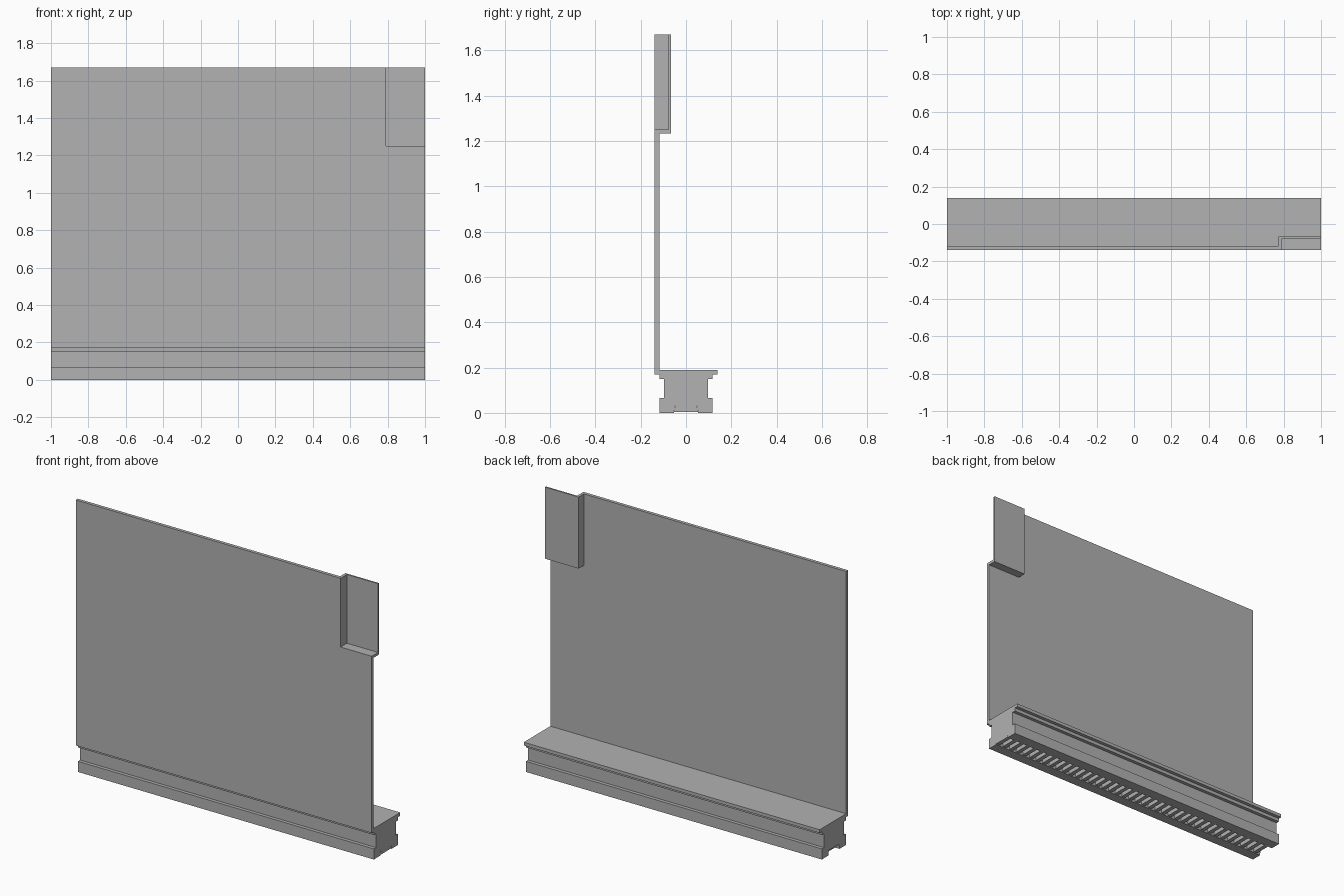
import bpy
import bmesh
from mathutils import Vector

cube = bpy.data.objects.get("Cube")
if cube:
    bpy.data.objects.remove(cube, do_unlink=True)

# One plain grey for everything
grey = bpy.data.materials.new("plain_grey")
grey.use_nodes = True
colour = (0.445, 0.445, 0.445, 1)
grey.diffuse_color = colour
grey.node_tree.nodes["Principled BSDF"].inputs["Base Color"].default_value = colour


def prism(name, outline, direction):
    """Extrude a closed planar outline along a direction."""
    bm = bmesh.new()
    face = bm.faces.new([bm.verts.new(p) for p in outline])
    grown = bmesh.ops.extrude_face_region(bm, geom=[face], use_keep_orig=True)
    verts = [v for v in grown["geom"] if isinstance(v, bmesh.types.BMVert)]
    bmesh.ops.translate(bm, verts=verts, vec=Vector(direction))
    bmesh.ops.recalc_face_normals(bm, faces=bm.faces[:])
    mesh = bpy.data.meshes.new(name)
    bm.to_mesh(mesh)
    bm.free()
    mesh.materials.append(grey)
    obj = bpy.data.objects.new(name, mesh)
    bpy.context.collection.objects.link(obj)
    return obj


def box(name, x0, x1, y0, y1, z0, z1):
    return prism(name, [(x0, y0, z0), (x1, y0, z0), (x1, y1, z0), (x0, y1, z0)],
                 (0, 0, z1 - z0))


FRONT, SHEET_BACK, POCKET_FRONT, POCKET_BACK = -0.138, -0.118, -0.077, -0.067
LIP, TOP = 0.17, 1.67
PX, PZ, WALL = 0.79, 1.25, 0.017

# Base rail: symmetric section with a waist and a groove underneath
half = [(0.05, 0.03), (0.053, 0), (0.117, 0), (0.117, 0.065), (0.096, 0.065),
        (0.096, 0.15), (0.117, 0.15), (0.117, LIP), (0.138, LIP), (0.138, 0.19)]
left_half = [(-y, z) for y, z in reversed(half)]
# The front lip stops behind the sheet, which reaches down to the lip's underside
left_half[0] = (SHEET_BACK, 0.19)
left_half[1] = (SHEET_BACK, LIP)
del left_half[2]
prism("base_rail", [(-1, y, z) for y, z in half + left_half], (2, 0, 0))

# Row of teeth in the groove
pitch = 0.05
tooth = prism("rack_teeth", [(-1, -0.052, 0.004), (-1, 0.052, 0.004),
                             (-1, 0.049, 0.03), (-1, -0.049, 0.03)], (pitch / 2, 0, 0))
tooth.location.x = pitch / 2
array = tooth.modifiers.new("repeat", 'ARRAY')
array.count = 40
array.use_relative_offset = False
array.use_constant_offset = True
array.constant_offset_displace = (pitch, 0, 0)

# Upright sheet with a corner notch
sheet = [(-1, LIP), (1, LIP), (1, PZ), (PX, PZ), (PX, TOP), (-1, TOP)]
prism("upright_panel", [(x, FRONT, z) for x, z in sheet], (0, SHEET_BACK - FRONT, 0))

# Recessed corner pocket, open at the top and the outer side
bracket = [(PX - WALL, PZ - WALL), (1, PZ - WALL), (1, PZ), (PX, PZ),
           (PX, TOP), (PX - WALL, TOP)]
prism("pocket_walls", [(x, SHEET_BACK, z) for x, z in bracket],
      (0, POCKET_BACK - SHEET_BACK, 0))
box("pocket_back", PX, 1, POCKET_FRONT, POCKET_BACK, PZ, TOP)
